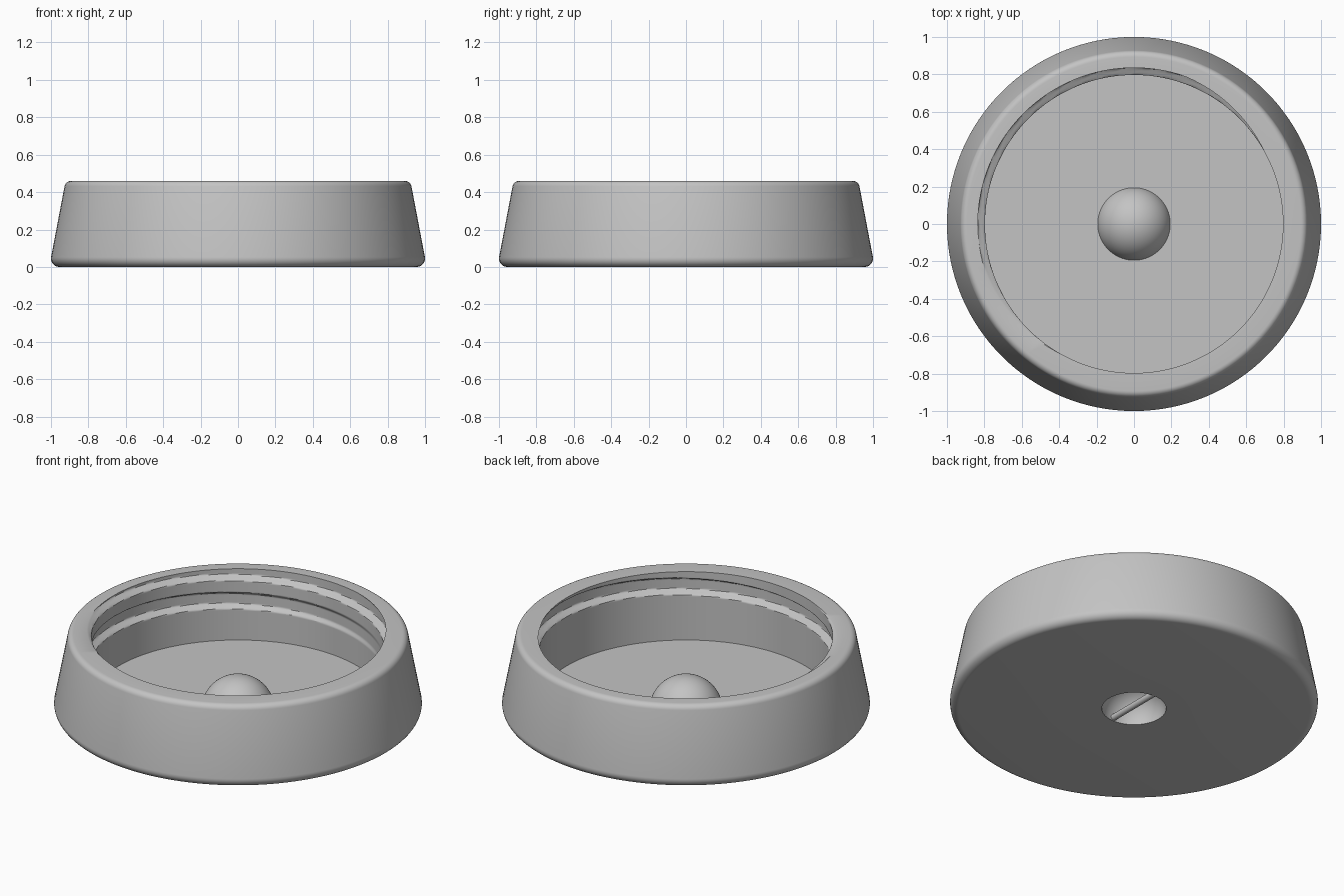
import bpy, bmesh, math
from math import sin, cos, pi

old = bpy.data.objects.get("Cube")
if old:
    bpy.data.objects.remove(old, do_unlink=True)

SIDES = 128
TOP, FLOOR, WALL = 0.46, 0.05, 0.797
PITCH, THREAD_DEPTH = 0.17, 0.038


def make_material(name, value):
    mat = bpy.data.materials.new(name)
    mat.use_nodes = True
    color = (value, value, value, 1)
    mat.diffuse_color = color
    mat.node_tree.nodes["Principled BSDF"].inputs["Base Color"].default_value = color
    return mat


grey = make_material("plain grey", 0.55)


def finish(obj):
    obj.data.materials.append(grey)
    bpy.ops.object.select_all(action="DESELECT")
    obj.select_set(True)
    bpy.context.view_layer.objects.active = obj
    bpy.ops.object.shade_smooth_by_angle(angle=math.radians(32))


def arc(cx, cz, radius, start, end, steps):
    """Profile points along a circular arc, angles in degrees."""
    angles = [math.radians(start + (end - start) * i / steps) for i in range(steps + 1)]
    return [(cx + radius * cos(a), cz + radius * sin(a)) for a in angles]


def thread_radius(theta, z):
    """Inner wall radius with a right-handed helical groove that fades out."""
    turn = ((0.75 * pi - theta + 0.75 * pi) % (2 * pi) - 0.75 * pi) / (2 * pi)
    cut = 0
    for k in (-1, 0, 1, 2):
        t = turn + k
        offset = abs(z - (0.46 - PITCH * t))
        shape = min(1, max(0, (0.05 - offset) / 0.02))
        fade = min(1, max(0, (1.25 - t) / 0.3))
        cut = max(cut, shape * fade)
    return WALL + THREAD_DEPTH * cut


# Profile from the underside cavity, round the outside and over the rim
outer = arc(0, 0, 0.175, 88, 0, 14)
outer += arc(0.955, 0.045, 0.045, -90, 10, 8)
outer += arc(0.893, 0.425, 0.035, 10, 90, 7)
# Floor and central dome
dome_start = math.degrees(math.asin(FLOOR / 0.2))
inner = [(WALL, FLOOR)] + arc(0, 0, 0.2, dome_start, 88, 16)

bm = bmesh.new()
angles = [2 * pi * i / SIDES for i in range(SIDES)]
rings = []


def add_ring(radius_at, z):
    rings.append([bm.verts.new((radius_at(a) * cos(a), radius_at(a) * sin(a), z)) for a in angles])


for r, z in outer:
    add_ring(lambda a: r, z)
# Threaded wall
ROWS = 56
for i in range(ROWS + 1):
    z = TOP - 0.28 * i / ROWS
    add_ring(lambda a: thread_radius(a, z), z)
for r, z in inner:
    add_ring(lambda a: r, z)

for low, high in zip(rings, rings[1:]):
    for i in range(SIDES):
        j = (i + 1) % SIDES
        bm.faces.new((low[i], low[j], high[j], high[i]))
bm.faces.new(rings[0])
bm.faces.new(rings[-1])
bmesh.ops.recalc_face_normals(bm, faces=bm.faces)
mesh = bpy.data.meshes.new("threaded_cup")
bm.to_mesh(mesh)
bm.free()
cup = bpy.data.objects.new("threaded_cup", mesh)
bpy.context.collection.objects.link(cup)
finish(cup)

# Thin rod across the underside cavity
bpy.ops.mesh.primitive_cylinder_add(vertices=32, radius=0.018, depth=0.345,
                                    location=(0, 0, 0.02), rotation=(pi / 2, 0, 0))
rod = bpy.context.object
rod.name = "cavity_rod"
finish(rod)
